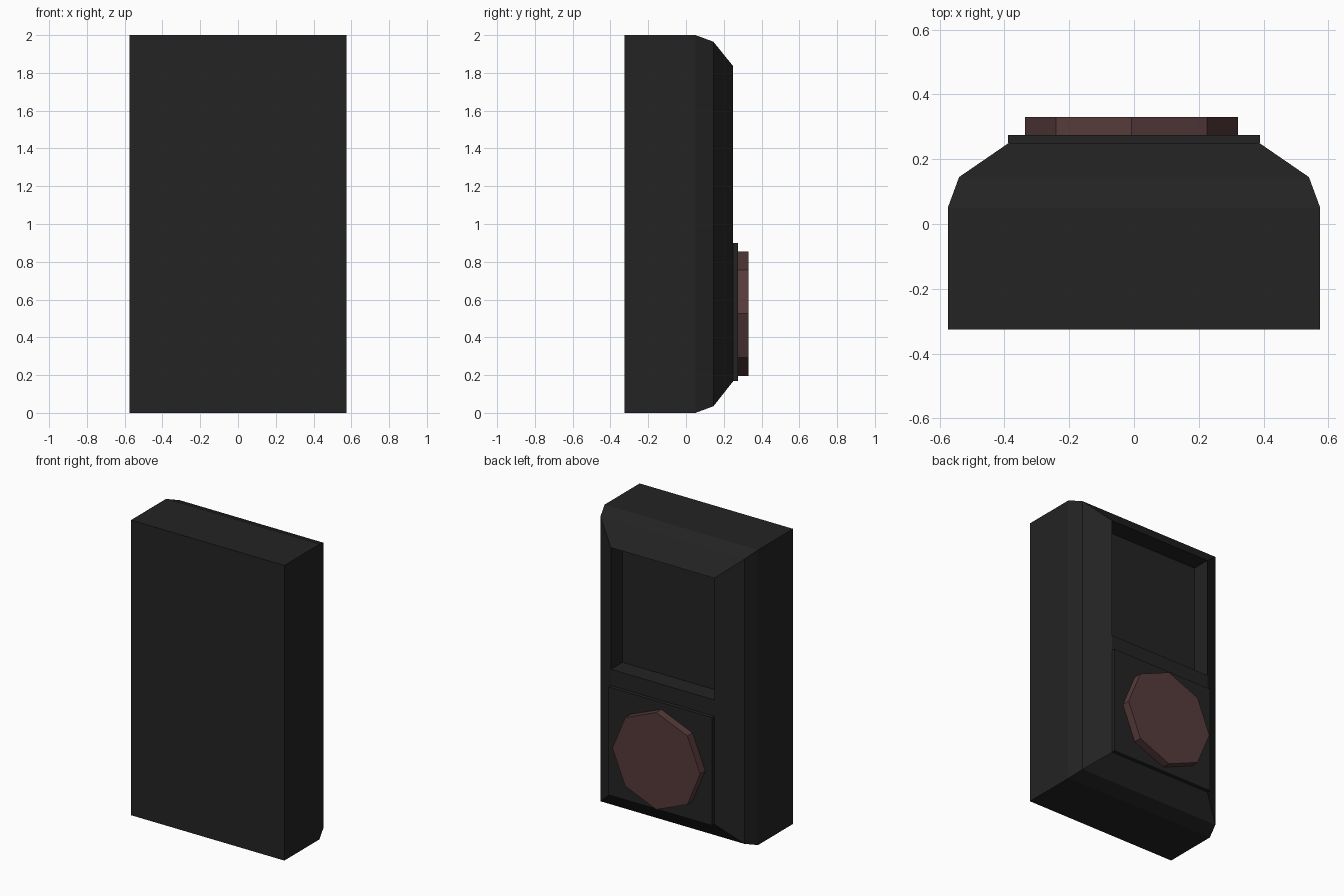
import bpy, bmesh, math

if "Cube" in bpy.data.objects:
    bpy.data.objects.remove(bpy.data.objects["Cube"])


def material(name, rgb):
    m = bpy.data.materials.new(name)
    m.diffuse_color = (*rgb, 1)
    m.use_nodes = True
    m.node_tree.nodes["Principled BSDF"].inputs["Base Color"].default_value = m.diffuse_color
    return m


BLACK = material("soft black", (0.017, 0.017, 0.017))
MAROON = material("dusty maroon", (0.095, 0.043, 0.043))


def finish(bm, name, mat):
    bmesh.ops.recalc_face_normals(bm, faces=bm.faces)
    me = bpy.data.meshes.new(name)
    bm.to_mesh(me)
    bm.free()
    me.materials.append(mat)
    ob = bpy.data.objects.new(name, me)
    bpy.context.collection.objects.link(ob)
    return ob


def loft(name, rings, mat):
    """Join rectangles (y, half width, z low, z high) from front to back."""
    bm = bmesh.new()
    loops = [[bm.verts.new(p) for p in ((-w, y, lo), (w, y, lo), (w, y, hi), (-w, y, hi))]
             for y, w, lo, hi in rings]
    for a, b in zip(loops, loops[1:]):
        for i in range(4):
            j = (i + 1) % 4
            bm.faces.new((a[i], a[j], b[j], b[i]))
    bm.faces.new(loops[0])
    bm.faces.new(loops[-1])
    return finish(bm, name, mat)


# Cabinet: flat front, back edges chamfered in two steps
body = loft("cabinet_body", [(-0.325, 0.575, 0, 2), (0.05, 0.575, 0, 2),
                             (0.145, 0.54, 0.035, 1.965), (0.25, 0.387, 0.168, 1.835)], BLACK)

# Upper recess pushed into the back face between the chamfers
bm = bmesh.new()
bm.from_mesh(body.data)
bmesh.ops.bisect_plane(bm, geom=[f for f in bm.faces if f.normal.y > 0.9]
                       + [e for e in bm.edges if all(v.co.y > 0.24 for v in e.verts)],
                       plane_co=(0, 0, 1.01), plane_no=(0, 0, 1))
opening = [f for f in bm.faces if f.normal.y > 0.9 and f.calc_center_median().z > 1.01]
new = bmesh.ops.extrude_face_region(bm, geom=opening)["geom"]
bmesh.ops.translate(bm, vec=(0, -0.124, 0),
                    verts=[v for v in new if isinstance(v, bmesh.types.BMVert)])
bmesh.ops.delete(bm, geom=[f for f in opening if f.is_valid], context='FACES_ONLY')
bmesh.ops.recalc_face_normals(bm, faces=bm.faces)
bm.to_mesh(body.data)
bm.free()

# Lower mounting plate
loft("mounting_plate", [(0.25, 0.389, 0.168, 0.9), (0.275, 0.389, 0.168, 0.9)], BLACK)

# Octagonal disc with corners pointing up and sideways
bpy.ops.mesh.primitive_cylinder_add(vertices=8, radius=0.329, depth=0.055,
                                    location=(-0.008, 0.3025, 0.525),
                                    rotation=(math.pi / 2, 0, 0))
disc = bpy.context.object
disc.name = "octagon_disc"
disc.data.materials.append(MAROON)
